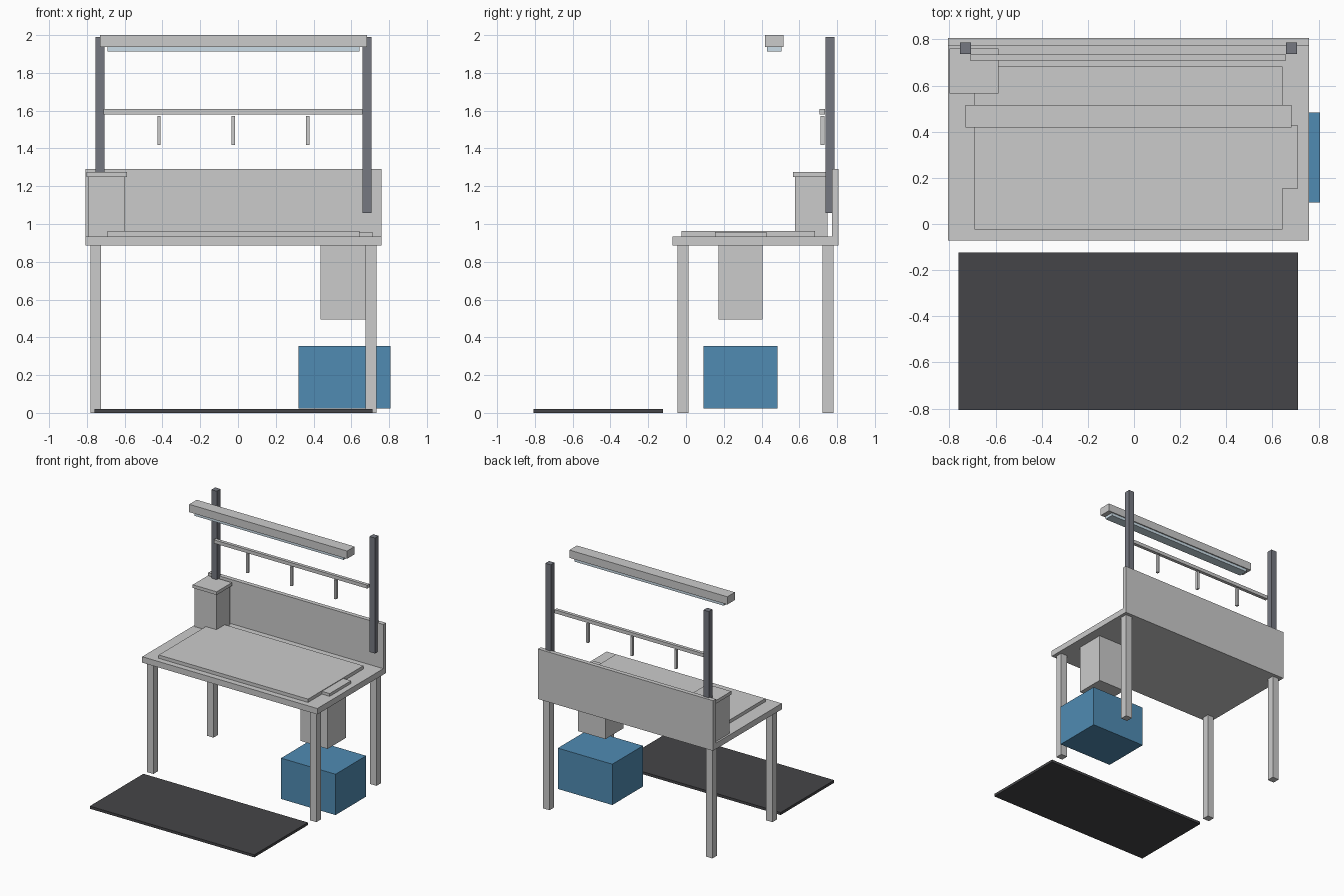
import bpy


def material(name, rgb):
    m = bpy.data.materials.new(name)
    m.diffuse_color = (*rgb, 1)
    return m


STEEL = material("dark_steel", (0.18, 0.19, 0.22))
RUBBER = material("rubber", (0.06, 0.06, 0.065))
BLUE = material("blue_plastic", (0.08, 0.26, 0.45))
GLOW = material("lamp_white", (0.6, 0.72, 0.8))


def box(name, x, y, z, mat=None):
    """Box from (min, max) ranges on each axis."""
    bpy.ops.mesh.primitive_cube_add(size=1)
    o = bpy.context.object
    o.name = name
    for v in o.data.vertices:
        for i, (a, b) in enumerate((x, y, z)):
            v.co[i] = b if v.co[i] > 0 else a
    if mat:
        o.data.materials.append(mat)
    return o


# Table: legs, top and upstand
for side, x in (("left", (-0.782, -0.724)), ("right", (0.675, 0.733))):
    for end, y in (("front", (-0.046, 0.012)), ("back", (0.722, 0.78))):
        box(f"{end}_{side}_leg", x, y, (0, 0.887))
box("worktop", (-0.807, 0.759), (-0.071, 0.807), (0.887, 0.935))
box("back_panel", (-0.807, 0.759), (0.772, 0.807), (0.935, 1.292))

# Items on and under the worktop
box("work_mat", (-0.692, 0.643), (-0.024, 0.683), (0.935, 0.962))
box("small_tray", (0.58, 0.712), (0.154, 0.427), (0.935, 0.957))
box("cabinet_body", (-0.792, -0.597), (0.577, 0.75), (0.935, 1.249))
box("cabinet_lid", (-0.801, -0.587), (0.566, 0.761), (1.249, 1.275))
box("drawer_unit", (0.437, 0.681), (0.172, 0.405), (0.495, 0.887))

# Uprights, hanging rail and hooks
for side, x in (("left", -0.73), ("right", 0.683)):
    box(f"{side}_post", (x - 0.024, x + 0.024), (0.738, 0.786), (1.057, 1.99), STEEL)
box("tool_rail", (-0.712, 0.66), (0.708, 0.735), (1.58, 1.608))
for i, x in enumerate((-0.418, -0.025, 0.37)):
    box(f"hook_{i + 1}", (x - 0.009, x + 0.009), (0.711, 0.734), (1.417, 1.572))

# Overhead lamp
box("lamp_housing", (-0.73, 0.682), (0.419, 0.515), (1.937, 2.0))
box("lamp_diffuser", (-0.692, 0.643), (0.43, 0.506), (1.914, 1.937), GLOW)

# Floor items
box("floor_mat", (-0.76, 0.711), (-0.807, -0.123), (0, 0.021), RUBBER)
box("storage_bin", (0.32, 0.807), (0.093, 0.484), (0.024, 0.354), BLUE)
